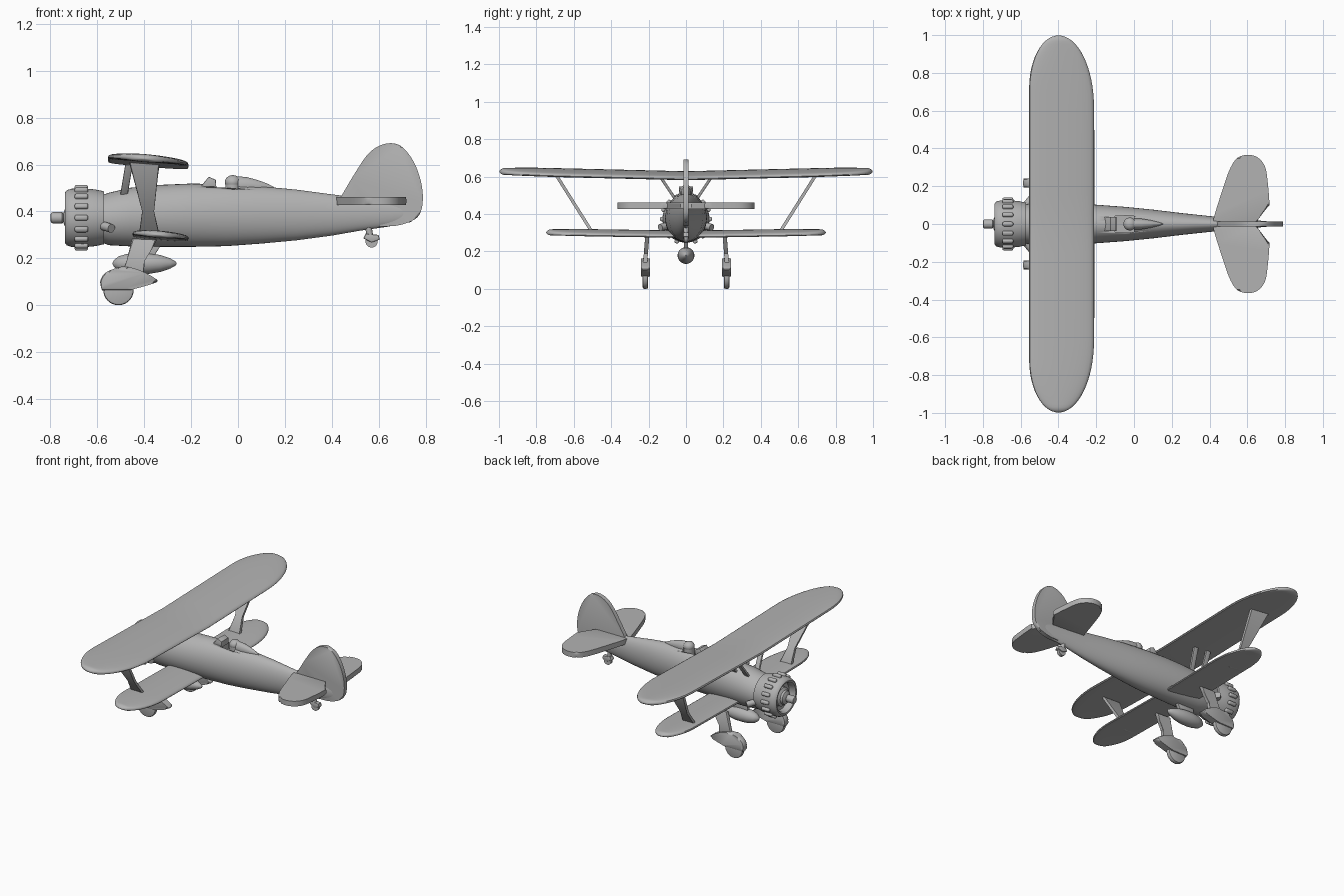
import bpy, bmesh
from math import sin, cos, pi, sqrt, copysign, radians
from mathutils import Vector, Matrix

cube = bpy.data.objects.get("Cube")
if cube:
    bpy.data.objects.remove(cube, do_unlink=True)

grey = bpy.data.materials.new("plain_grey")
grey.use_nodes = True
COLOUR = (0.45, 0.45, 0.45, 1)
grey.diffuse_color = COLOUR
grey.node_tree.nodes["Principled BSDF"].inputs["Base Color"].default_value = COLOUR


def finish(name, bm, angle=35):
    bmesh.ops.recalc_face_normals(bm, faces=bm.faces)
    me = bpy.data.meshes.new(name)
    bm.to_mesh(me)
    bm.free()
    me.materials.append(grey)
    ob = bpy.data.objects.new(name, me)
    bpy.context.collection.objects.link(ob)
    bpy.ops.object.select_all(action='DESELECT')
    ob.select_set(True)
    bpy.context.view_layer.objects.active = ob
    bpy.ops.object.shade_smooth_by_angle(angle=radians(angle))
    return ob


def loft(name, rings, angle=35):
    """Skin a list of equal-length point rings and cap both ends."""
    bm = bmesh.new()
    rows = [[bm.verts.new(p) for p in ring] for ring in rings]
    n = len(rows[0])
    for a, b in zip(rows, rows[1:]):
        for i in range(n):
            j = (i + 1) % n
            bm.faces.new((a[i], a[j], b[j], b[i]))
    bm.faces.new(rows[0])
    bm.faces.new(rows[-1])
    return finish(name, bm, angle)


def body(name, sections, n=32, y=0.0):
    """Loft ellipses along x: (x, centre z, half width, half height)."""
    ang = [2 * pi * i / n for i in range(n)]
    return loft(name, [[(x, y + w * cos(a), z + h * sin(a)) for a in ang]
                       for x, z, w, h in sections])


def plate(name, outline, place, thick, bevel=0.006):
    """Extrude a 2D outline by thick, centred; place maps (u, v, w) to space."""
    bm = bmesh.new()
    lo, hi = [[bm.verts.new(place(u, v, s * thick / 2)) for u, v in outline] for s in (-1, 1)]
    bm.faces.new(lo)
    bm.faces.new(hi)
    n = len(lo)
    for i in range(n):
        j = (i + 1) % n
        bm.faces.new((lo[i], lo[j], hi[j], hi[i]))
    if bevel:
        rim = [e for e in bm.edges if (e.verts[0] in lo) == (e.verts[1] in lo)]
        bmesh.ops.bevel(bm, geom=rim, offset=bevel, segments=2, affect='EDGES', profile=0.5)
    return finish(name, bm)


def smooth_outline(pts, steps=5):
    """Open spline through the points, straight closing edge."""
    p = [Vector(q) for q in pts]
    p = [p[0] * 2 - p[1]] + p + [p[-1] * 2 - p[-2]]
    out = []
    for a, b, c, d in zip(p, p[1:], p[2:], p[3:]):
        for k in range(steps):
            t = k / steps
            out.append(0.5 * (2 * b + (c - a) * t + (2 * a - 5 * b + 4 * c - d) * t * t
                              + (3 * b - a - 3 * c + d) * t ** 3))
    return out + [p[-2]]


def rod(name, a, b, r1, r2=None, n=16):
    a, b = Vector(a), Vector(b)
    d = b - a
    bm = bmesh.new()
    m = Matrix.Translation((a + b) / 2) @ d.to_track_quat('Z', 'Y').to_matrix().to_4x4()
    bmesh.ops.create_cone(bm, cap_ends=True, segments=n, radius1=r1,
                          radius2=r1 if r2 is None else r2, depth=d.length, matrix=m)
    return finish(name, bm)


def wing(name, lead, trail, mid, span, z, lead_start, trail_start, thick, rise):
    """Rounded-tip wing with incidence, camber and slight dihedral."""
    def edge(y, x, start):
        t = max(0, (abs(y) - start) / (span - start))
        return mid + (x - mid) * sqrt(max(0, 1 - t * t))
    half = [trail_start * i / 4 for i in range(5)]
    half += [trail_start + (span - trail_start) * sin(pi / 2 * k / 16) for k in range(1, 16)]
    half.append(span - 0.0003)
    rings = []
    for y in [-v for v in reversed(half[1:])] + half:
        a, b = edge(y, lead, lead_start), edge(y, trail, trail_start)
        h = thick / 2 * min(1, sqrt(max(0.02, (span - abs(y)) / 0.02)))
        ring = []
        for i in range(28):
            t = 2 * pi * i / 28
            x = (a + b) / 2 + (b - a) / 2 * cos(t)
            s = copysign(abs(sin(t)) ** 0.6, sin(t))
            ring.append((x, y, z + rise * abs(y) / span + h * s - 0.08 * (x - mid)
                         + 0.006 * abs(sin(t)) * (b - a) / (trail - lead)))
        rings.append(ring)
    return loft(name, rings, 45)


# Fuselage with cut cockpit
fuselage = body("fuselage", [
    (-0.6, 0.368, 0.095, 0.095), (-0.55, 0.368, 0.108, 0.112), (-0.46, 0.376, 0.112, 0.125),
    (-0.34, 0.381, 0.11, 0.132), (-0.2, 0.384, 0.102, 0.135), (-0.05, 0.384, 0.091, 0.132),
    (0.1, 0.385, 0.076, 0.122), (0.25, 0.385, 0.058, 0.108), (0.4, 0.385, 0.042, 0.088),
    (0.52, 0.388, 0.03, 0.07), (0.64, 0.39, 0.02, 0.055), (0.74, 0.395, 0.011, 0.04)], 40)
cutter = plate("cockpit_cutter", [(-0.1, -0.042), (0.0, -0.042), (0.0, 0.042), (-0.1, 0.042)],
               lambda u, v, w: (u, v, 0.51 + w), 0.1, 0)
cutter.hide_render = True
cut = fuselage.modifiers.new("cockpit", 'BOOLEAN')
cut.operation = 'DIFFERENCE'
cut.object = cutter
bpy.context.view_layer.objects.active = fuselage
bpy.ops.object.modifier_apply(modifier="cockpit")
bpy.data.objects.remove(cutter, do_unlink=True)

# Windscreen, pilot head and headrest fairing
plate("windscreen", [(-0.16, 0.505), (-0.125, 0.548), (-0.095, 0.535), (-0.092, 0.5)],
      lambda u, v, w: (u, w, v), 0.075, 0.004)
rod("pilot_neck", (-0.022, 0, 0.45), (-0.022, 0, 0.53), 0.032, 0.032, 24)
body("pilot_head", [(-0.022 - 0.034 * cos(pi * k / 10), 0.525, 0.034 * sin(pi * k / 10) + 0.0003,
                     0.03 * sin(pi * k / 10) + 0.0003) for k in range(11)], 20)
body("headrest", [(0.0, 0.51, 0.028, 0.04), (0.04, 0.51, 0.028, 0.036),
                  (0.09, 0.505, 0.02, 0.027), (0.13, 0.5, 0.01, 0.017), (0.155, 0.495, 0.002, 0.008)], 20)

# Engine cowl, hub and cylinder bumps
AXIS = 0.373
body("engine_cowl", [(x, AXIS, r, r) for x, r in [
    (-0.695, 0.02), (-0.695, 0.088), (-0.725, 0.09), (-0.736, 0.098), (-0.738, 0.108),
    (-0.73, 0.118), (-0.71, 0.124), (-0.66, 0.126), (-0.61, 0.121), (-0.572, 0.113),
    (-0.57, 0.09)]], 48)
body("engine_hub", [(x, AXIS, r, r) for x, r in [
    (-0.69, 0.062), (-0.712, 0.06), (-0.722, 0.045), (-0.735, 0.042), (-0.742, 0.03),
    (-0.745, 0.018), (-0.79, 0.018)]], 24)
body("propeller_hub", [(x, AXIS, r, r) for x, r in [
    (-0.745, 0.018), (-0.75, 0.024), (-0.79, 0.024), (-0.798, 0.02), (-0.8, 0.012)]], 24)
for i in range(16):
    bm = bmesh.new()
    bmesh.ops.create_cube(bm, size=1, matrix=Matrix.Translation((-0.668, 0, AXIS))
                          @ Matrix.Rotation(2 * pi * i / 16, 4, 'X')
                          @ Matrix.Translation((0, 0, 0.125)) @ Matrix.Diagonal((0.058, 0.024, 0.03, 1)))
    bmesh.ops.bevel(bm, geom=bm.edges[:], offset=0.009, segments=3, affect='EDGES', profile=0.5)
    finish("cylinder_bump", bm)

# Wings
wing("upper_wing", -0.555, -0.212, -0.4, 0.998, 0.602, 0.72, 0.62, 0.034, 0.024)
wing("lower_wing", -0.45, -0.21, -0.34, 0.748, 0.288, 0.55, 0.48, 0.03, 0.012)

# Tail surfaces
fin = smooth_outline([(0.42, 0.43), (0.5, 0.565), (0.56, 0.65), (0.625, 0.688), (0.69, 0.682),
                      (0.745, 0.62), (0.78, 0.53), (0.788, 0.44), (0.765, 0.375), (0.69, 0.342),
                      (0.6, 0.335)])
plate("tail_fin", fin, lambda u, v, w: (u, w, v), 0.028, 0.008)
tail = smooth_outline([(0.415, 0.0), (0.43, 0.06), (0.465, 0.17), (0.505, 0.285), (0.545, 0.348),
                       (0.6, 0.366), (0.655, 0.352), (0.695, 0.3), (0.71, 0.2), (0.718, 0.1)])
tail += [Vector((0.65, 0.03)), Vector((0.65, 0.0))]

for s, side in ((1, "rear"), (-1, "front")):
    plate("tailplane_" + side, tail, lambda u, v, w: (u, s * v, 0.445 + w), 0.034, 0.009)

    # Waisted strut between the wings, leaning outwards
    plate("wing_strut_" + side,
          [(-0.425, 0.295), (-0.405, 0.4), (-0.465, 0.61), (-0.335, 0.6), (-0.362, 0.4), (-0.33, 0.285)],
          lambda u, v, w: (u, s * (0.5 + (v - 0.3) * 0.63) + w, v), 0.02, 0.004)

    # Short struts from body to upper wing
    for x0, x1 in ((-0.49, -0.465), (-0.41, -0.37)):
        plate("centre_strut_" + side,
              [(x0 - 0.016, 0.45), (x1 - 0.016, 0.6), (x1 + 0.016, 0.6), (x0 + 0.016, 0.45)],
              lambda u, v, w: (u, s * (0.045 + (v - 0.46) * 0.66) + w, v), 0.018, 0.004)

    # Landing gear leg, wheel cover and wheel
    plate("gear_leg_" + side,
          [(-0.5, 0.13), (-0.475, 0.19), (-0.452, 0.285), (-0.345, 0.28), (-0.37, 0.235),
           (-0.405, 0.19), (-0.4, 0.12)],
          lambda u, v, w: (u, s * (0.22 - (v - 0.12) * 0.08) + w, v), 0.022, 0.006)
    cover = smooth_outline([(-0.58, 0.062), (-0.588, 0.1), (-0.57, 0.135), (-0.53, 0.155),
                            (-0.485, 0.165), (-0.42, 0.15), (-0.35, 0.112), (-0.35, 0.097),
                            (-0.41, 0.078), (-0.47, 0.062)], 3)
    plate("wheel_cover_" + side, cover, lambda u, v, w: (u, s * 0.217 + w, v), 0.048, 0.014)
    plate("wheel_" + side, [(-0.51 + 0.065 * cos(2 * pi * k / 32), 0.065 + 0.065 * sin(2 * pi * k / 32))
                            for k in range(32)],
          lambda u, v, w: (u, s * 0.217 + w, v), 0.03, 0.009)

    # Exhaust pipe
    rod("exhaust_" + side, (-0.58, s * 0.09, 0.34), (-0.54, s * 0.138, 0.328), 0.019)

# Belly tank on its pylon
body("belly_tank", [(x, 0.178, r, r) for x, r in [
    (-0.535, 0.002), (-0.53, 0.014), (-0.51, 0.03), (-0.475, 0.041), (-0.43, 0.045),
    (-0.38, 0.044), (-0.33, 0.036), (-0.29, 0.022), (-0.268, 0.01), (-0.262, 0.002)]], 28)
plate("tank_pylon", [(-0.46, 0.19), (-0.46, 0.27), (-0.32, 0.27), (-0.37, 0.19)],
      lambda u, v, w: (u, w, v), 0.024, 0.004)

# Tail wheel with fork
rod("tail_wheel_strut", (0.555, 0, 0.34), (0.565, 0, 0.285), 0.014)
plate("tail_wheel_fork", [(0.535, 0.285), (0.545, 0.305), (0.6, 0.3), (0.605, 0.28), (0.57, 0.268)],
      lambda u, v, w: (u, w, v), 0.032, 0.005)
rod("tail_wheel", (0.57, -0.01, 0.272), (0.57, 0.01, 0.272), 0.026, None, 24)
